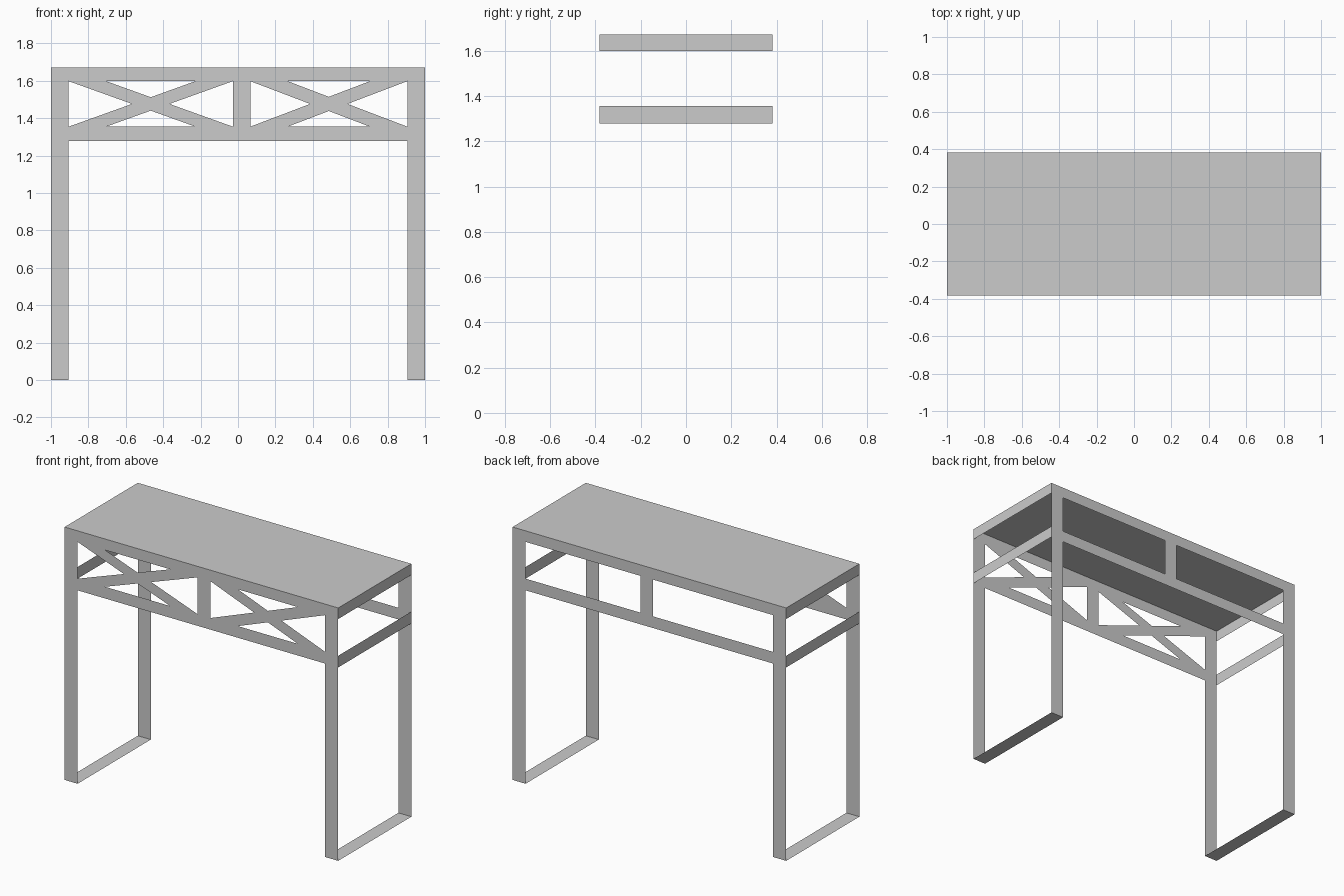
import bpy

if "Cube" in bpy.data.objects:
    bpy.data.objects.remove(bpy.data.objects["Cube"])

# Key sizes
X, Y = 1.0, 0.382                      # half length, half depth
LEG = 0.905                            # inner edge of the legs
P0, P1 = -0.028, 0.066                 # centre post edges
Z0, Z1, Z2, Z3 = 1.278, 1.355, 1.598, 1.671   # lower rail, upper rail
DIAG = 0.20                            # horizontal width of a brace bar


def sheet(name, polys):
    """Object made of flat polygons, shared corners merged."""
    index, verts, faces = {}, [], []
    for poly in polys:
        face = []
        for p in poly:
            key = tuple(round(c, 4) for c in p)
            if key not in index:
                index[key] = len(verts)
                verts.append(key)
            face.append(index[key])
        faces.append(face)
    mesh = bpy.data.meshes.new(name)
    mesh.from_pydata(verts, [], faces)
    mesh.update()
    ob = bpy.data.objects.new(name, mesh)
    bpy.context.collection.objects.link(ob)
    return ob


def upright(outline, y):
    """x,z outline placed at depth y, facing outwards."""
    pts = [(x, y, z) for x, z in outline]
    return pts if y < 0 else pts[::-1]


def rect(a0, a1, b0, b1):
    return [(a0, b0), (a1, b0), (a1, b1), (a0, b1)]


def brace(x0, x1):
    """Twelve-point X outline filling one panel."""
    xm, zm = (x0 + x1) / 2, (Z1 + Z2) / 2
    drop = (Z2 - Z1) * (xm - x0 - DIAG) / (x1 - x0 - DIAG)
    return [(x0, Z1), (x0 + DIAG, Z1), (xm, Z1 + drop), (x1 - DIAG, Z1),
            (x1, Z1), (xm + DIAG / 2, zm), (x1, Z2), (x1 - DIAG, Z2),
            (xm, Z2 - drop), (x0 + DIAG, Z2), (x0, Z2), (xm - DIAG / 2, zm)]


# Front and back frames: legs, rails, centre post
for side, y in (("front", -Y), ("back", Y)):
    sheet(side + "_left_leg", [upright(rect(-X, -LEG, 0, Z3), y)])
    sheet(side + "_right_leg", [upright(rect(LEG, X, 0, Z3), y)])
    sheet(side + "_lower_rail", [upright(rect(-LEG, LEG, Z0, Z1), y)])
    sheet(side + "_upper_rail", [upright(rect(-LEG, LEG, Z2, Z3), y)])
    sheet(side + "_centre_post", [upright(rect(P0, P1, Z1, Z2), y)])

# Crossed braces on the front only
sheet("front_left_brace", [upright(brace(-LEG, P0), -Y)])
sheet("front_right_brace", [upright(brace(P1, LEG), -Y)])

# Side rails and floor strips joining front and back legs
for side, s in (("left", -1), ("right", 1)):
    for part, a, b in (("lower", Z0, Z1), ("upper", Z2, Z3)):
        pts = [(s * X, y, z) for y, z in rect(-Y, Y, a, b)]
        sheet(f"{side}_{part}_rail", [pts[::s]])
    strip = [(s * x, y, 0) for x, y in rect(LEG, X, -Y, Y)]
    sheet(side + "_floor_strip", [strip[::-s]])

# Table top
sheet("table_top", [[(x, y, Z3) for x, y in rect(-X, X, -Y, Y)]])
